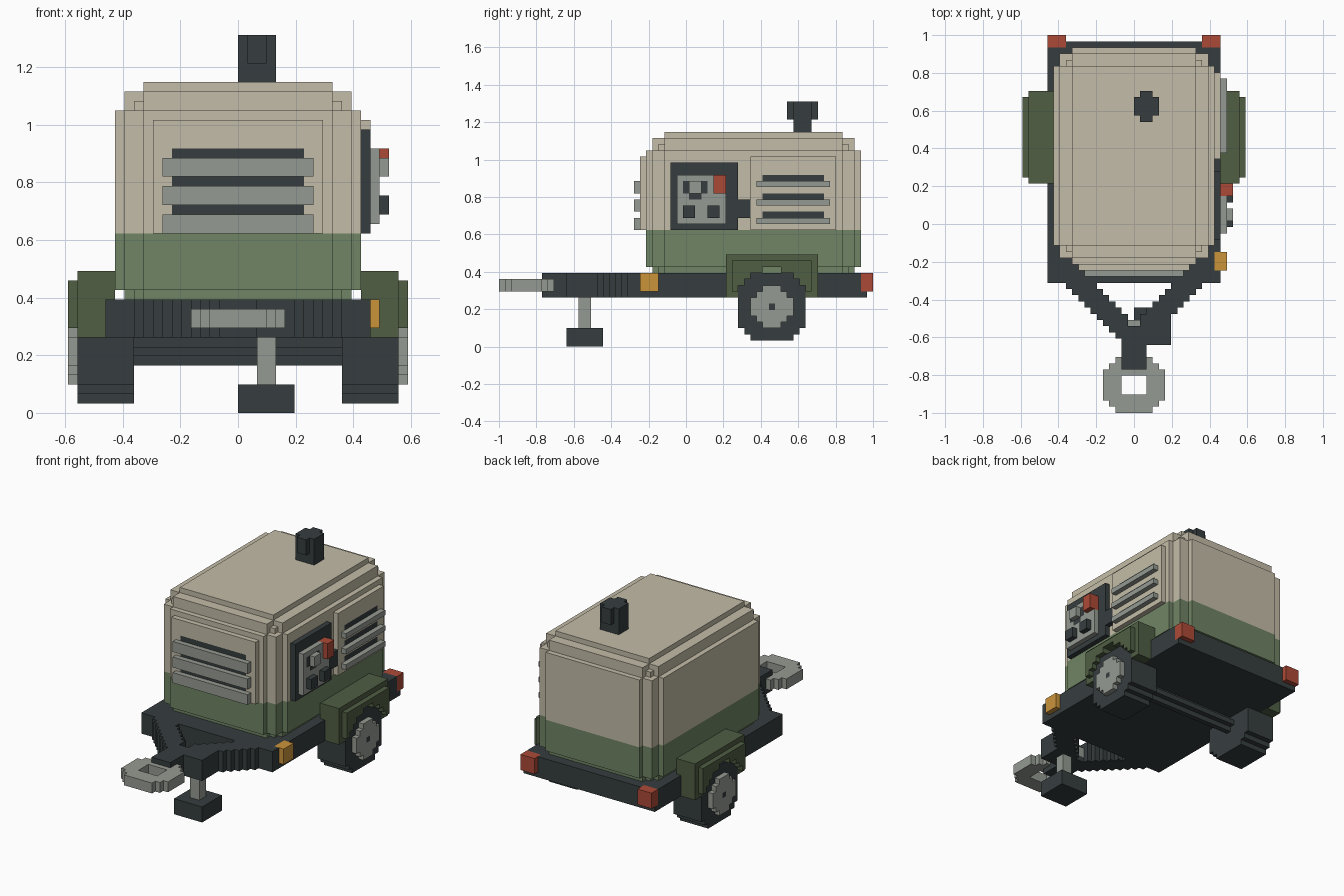
import bpy, bmesh
from mathutils import Vector

old = bpy.data.objects.get("Cube")
if old:
    bpy.data.objects.remove(old, do_unlink=True)

U = 2 / 61  # edge of one block


def material(name, rgb):
    lin = [((c / 255 + 0.055) / 1.055) ** 2.4 for c in rgb] + [1.0]
    m = bpy.data.materials.new(name)
    m.use_nodes = True
    m.diffuse_color = lin
    bsdf = next(n for n in m.node_tree.nodes if n.type == 'BSDF_PRINCIPLED')
    bsdf.inputs["Base Color"].default_value = lin
    return m


CREAM = material("cream paint", (196, 188, 168))
GREEN = material("green paint", (112, 133, 101))
OLIVE = material("dark green paint", (80, 94, 68))
DARK = material("charcoal", (54, 61, 63))
GREY = material("grey metal", (149, 154, 146))
RED = material("red", (172, 74, 55))
AMBER = material("amber", (202, 148, 58))


def box(i0, i1, j0, j1, k0, k1):
    """Blocks filling a range: i along x, j from the front, k up."""
    return {(i, j, k) for i in range(i0, i1) for j in range(j0, j1) for k in range(k0, k1)}


def disc(i0, i1, j, k, r):
    """Blocks of a wheel-like disc across x, centred on block (j, k)."""
    n = int(r) + 1
    return {(i, j + a, k + b) for i in range(i0, i1) for a in range(-n, n + 1)
            for b in range(-n, n + 1) if a * a + b * b <= r * r}


def mirrored(cells):
    return cells | {(-1 - i, j, k) for i, j, k in cells}


def part(name, cells, mats, rule=lambda c: 0):
    """Skin a set of blocks, keep only outer faces, merge flat areas."""
    bm = bmesh.new()
    verts = {}

    def vert(p):
        if p not in verts:
            verts[p] = bm.verts.new((p[0] * U, p[1] * U - 1, p[2] * U))
        return verts[p]

    for c in cells:
        for axis in range(3):
            a, b = (axis + 1) % 3, (axis + 2) % 3
            for side in (0, 1):
                n = list(c)
                n[axis] += 2 * side - 1
                if tuple(n) in cells:
                    continue
                loop = []
                for s, t in ((0, 0), (1, 0), (1, 1), (0, 1)):
                    p = list(c)
                    p[axis] += side
                    p[a] += s
                    p[b] += t
                    loop.append(vert(tuple(p)))
                f = bm.faces.new(loop if side else loop[::-1])
                f.material_index = rule(c)
    bmesh.ops.dissolve_limit(bm, angle_limit=0.01, verts=bm.verts[:], edges=bm.edges[:],
                             delimit={'MATERIAL'})
    me = bpy.data.meshes.new(name)
    bm.to_mesh(me)
    bm.free()
    for m in mats:
        me.materials.append(m)
    ob = bpy.data.objects.new(name, me)
    bpy.context.collection.objects.link(ob)
    return ob


# Rounded housing: union of boxes with stepped insets, green below cream
housing = set()
for x, y, z in ((0, 3, 3), (3, 0, 3), (3, 3, 0), (1, 1, 3), (1, 3, 1), (3, 1, 1), (2, 2, 2)):
    housing |= box(-13 + x, 13 - x, 24 + y, 59 - y, 10 + z, 35 - z)
housing = {c for c in housing if c[2] >= 12}
part("housing", housing, [GREEN, CREAM], lambda c: int(c[2] >= 19))

# Front and side vent panels with dark slots and grey louvres
front_slots, side_slots, front_fins, side_fins = set(), set(), set(), set()
for k in (20, 23, 26):
    front_slots |= box(-7, 7, 23, 24, k + 1, k + 2)
    front_fins |= box(-8, 8, 22, 23, k - 1, k + 1)
    side_slots |= box(13, 14, 43, 53, k + 1, k + 2)
    side_fins |= box(14, 15, 42, 54, k, k + 1)
part("front_panel", box(-9, 9, 23, 24, 19, 31), [CREAM, DARK], lambda c: int(c in front_slots))
part("side_panel", box(13, 14, 41, 55, 19, 31), [CREAM, DARK], lambda c: int(c in side_slots))
part("front_louvres", front_fins, [GREY])
part("side_louvres", side_fins, [GREY])

# Control panel on the left side
part("control_frame", box(13, 14, 28, 39, 19, 30) | box(13, 14, 39, 41, 21, 24), [DARK])
switch = box(14, 16, 35, 37, 25, 28)
gauge_rim = (box(14, 15, 30, 31, 25, 27) | box(14, 15, 33, 34, 25, 27)
             | box(14, 15, 31, 33, 24, 25))
part("control_plate", box(14, 15, 29, 37, 20, 28) - switch, [GREY, DARK],
     lambda c: int(c in gauge_rim))
part("emergency_switch", switch, [RED])
part("gauge", box(15, 16, 31, 33, 25, 27), [GREY])
part("control_knobs", box(15, 16, 30, 32, 21, 23) | box(15, 16, 34, 36, 21, 23), [DARK])

# Exhaust stack with a chamfered cap
part("exhaust", box(0, 4, 48, 51, 35, 40) | box(1, 3, 47, 52, 37, 40), [DARK])

# Chassis deck and lamps
tail = mirrored(box(11, 14, 59, 61, 9, 12))
marker = box(13, 15, 23, 26, 9, 12)
part("chassis", box(-14, 14, 21, 60, 8, 12) - tail - marker, [DARK])
part("tail_lights", tail, [RED])
part("side_marker", marker, [AMBER])

# Drawbar: two stepped arms meeting in a short tongue
arms = box(0, 2, 7, 14, 8, 12)
for j in range(11, 21):
    arms |= box(max(j - 14, 0), j - 9, j, j + 1, 8, 12)
arms = mirrored(arms) | box(2, 6, 11, 15, 8, 12)
pin = box(-1, 1, 14, 15, 9, 11)
leg = box(2, 4, 13, 15, 3, 9)
part("drawbar", arms - pin - leg - box(-1, 1, 14, 15, 11, 12), [DARK])
part("drawbar_pin", pin, [GREY])

# Towing ring
ring = set()
for j, w in enumerate((3, 4, 5, 5, 5, 5, 5, 4, 3)):
    ring |= box(-w, w, j, j + 1, 9, 11)
part("towing_ring", ring - box(-2, 2, 3, 6, 9, 11) - arms, [GREY])

# Jack stand
part("jack_leg", leg, [GREY])
part("jack_foot", box(0, 6, 11, 17, 0, 3), [DARK])

# Running gear: axle, tyres, hubs and arched mudguards
part("axle", disc(-11, 11, 44, 6, 1.1), [DARK])
arch = disc(11, 18, 44, 6, 6.1)
guard = (box(13, 17, 37, 52, 8, 15) | box(17, 18, 38, 51, 9, 14)) - arch
guard -= box(13, 14, 37, 52, 8, 12)  # clear of the chassis side
for side, flip in (("left", False), ("right", True)):
    def hand(cells):
        return {(-1 - i, j, k) for i, j, k in cells} if flip else cells
    part(side + "_mudguard", hand(guard), [OLIVE])
    part(side + "_tyre", hand(disc(11, 17, 44, 6, 5.9) - box(11, 14, 37, 52, 8, 12)), [DARK])
    part(side + "_hub", hand(disc(17, 18, 44, 6, 3.3)), [GREY, DARK],
         lambda c: int(c[1:] == (44, 6)))
